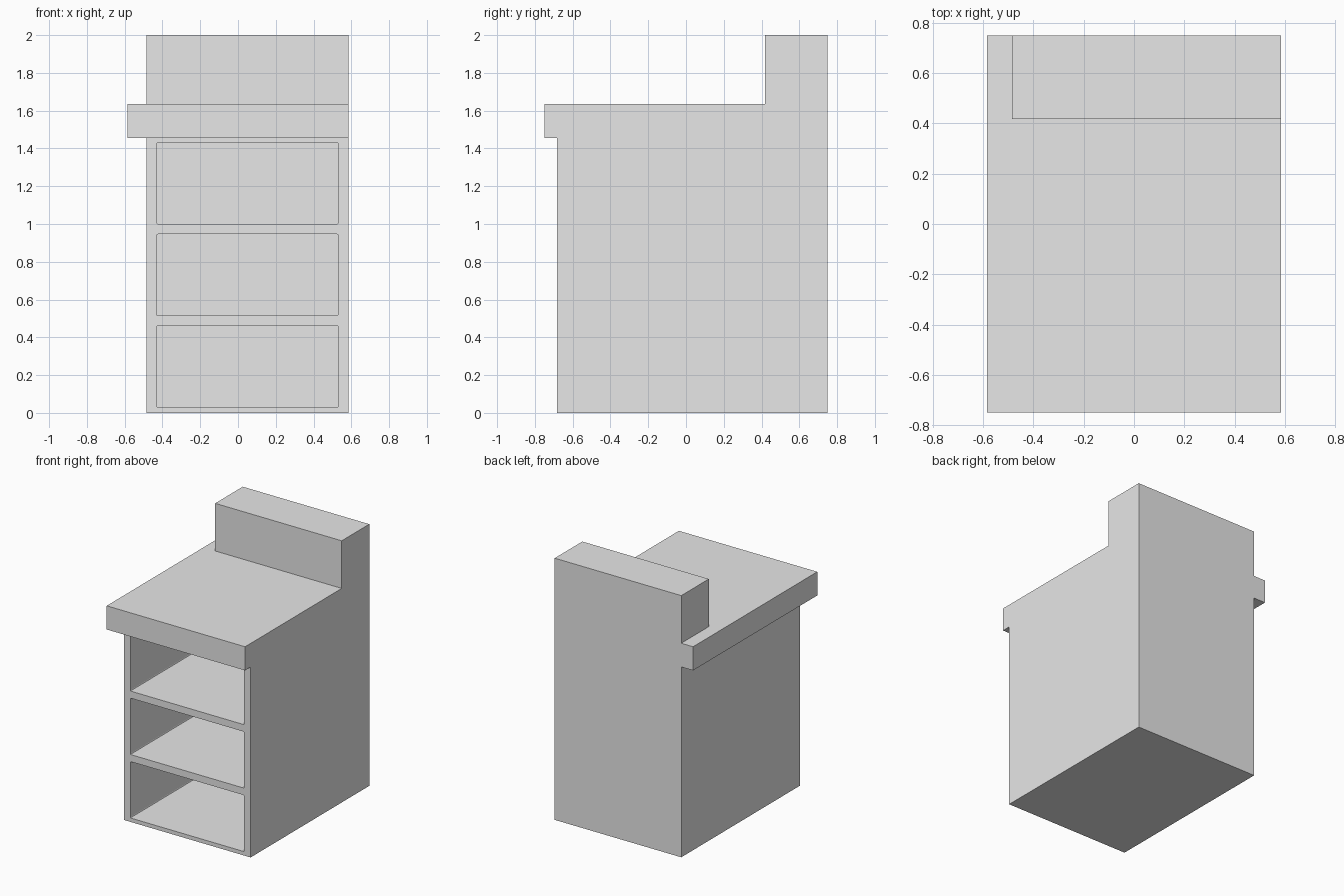
import bpy
import bmesh
from mathutils import Vector

if "Cube" in bpy.data.objects:
    bpy.data.objects.remove(bpy.data.objects["Cube"])

# One plain grey for everything
grey = bpy.data.materials.new("plain_grey")
grey.use_nodes = True
grey.diffuse_color = (0.8, 0.8, 0.8, 1)
grey.node_tree.nodes["Principled BSDF"].inputs["Base Color"].default_value = (0.8, 0.8, 0.8, 1)


def box(name, low, high, corner=0.0):
    """Box between two corners; corner rounds the edges that run along y."""
    low, high = Vector(low), Vector(high)
    bm = bmesh.new()
    bmesh.ops.create_cube(bm, size=1)
    for v in bm.verts:
        v.co = Vector(a + (b - a) * (c + 0.5) for a, b, c in zip(low, high, v.co))
    if corner:
        along_y = [e for e in bm.edges
                   if abs(e.verts[0].co.y - e.verts[1].co.y) > 0.01]
        bmesh.ops.bevel(bm, geom=along_y, offset=corner, segments=2,
                        profile=0.5, affect='EDGES')
    mesh = bpy.data.meshes.new(name)
    bm.to_mesh(mesh)
    bm.free()
    mesh.materials.append(grey)
    obj = bpy.data.objects.new(name, mesh)
    bpy.context.collection.objects.link(obj)
    return obj


RIGHT, LEFT, BACK = -0.485, 0.585, 0.75
BODY_TOP, COUNTER_TOP = 1.455, 1.636
WALL = 0.054

# Cabinet body, flush with the counter on the left and back
cabinet = box("cabinet", (RIGHT, -0.683, 0), (LEFT, BACK, BODY_TOP))

# Three equal open compartments hollowed out from the front
pitch = 0.485
for i in range(3):
    z = 0.03 + i * pitch
    cutter = box("compartment_cutter", (RIGHT + WALL, -0.9, z),
                 (LEFT - WALL, BACK - WALL, z + pitch - WALL), corner=0.008)
    cutter.hide_render = True
    cut = cabinet.modifiers.new("compartment", 'BOOLEAN')
    cut.operation = 'DIFFERENCE'
    cut.solver = 'EXACT'
    cut.object = cutter
    bpy.context.view_layer.objects.active = cabinet
    bpy.ops.object.modifier_apply(modifier=cut.name)
    bpy.data.objects.remove(cutter)

# Countertop overhanging at the front and right
box("countertop", (-LEFT, -BACK, BODY_TOP), (LEFT, BACK, COUNTER_TOP))

# Raised block along the back
box("back_block", (RIGHT, 0.417, COUNTER_TOP), (LEFT, BACK, 2))
